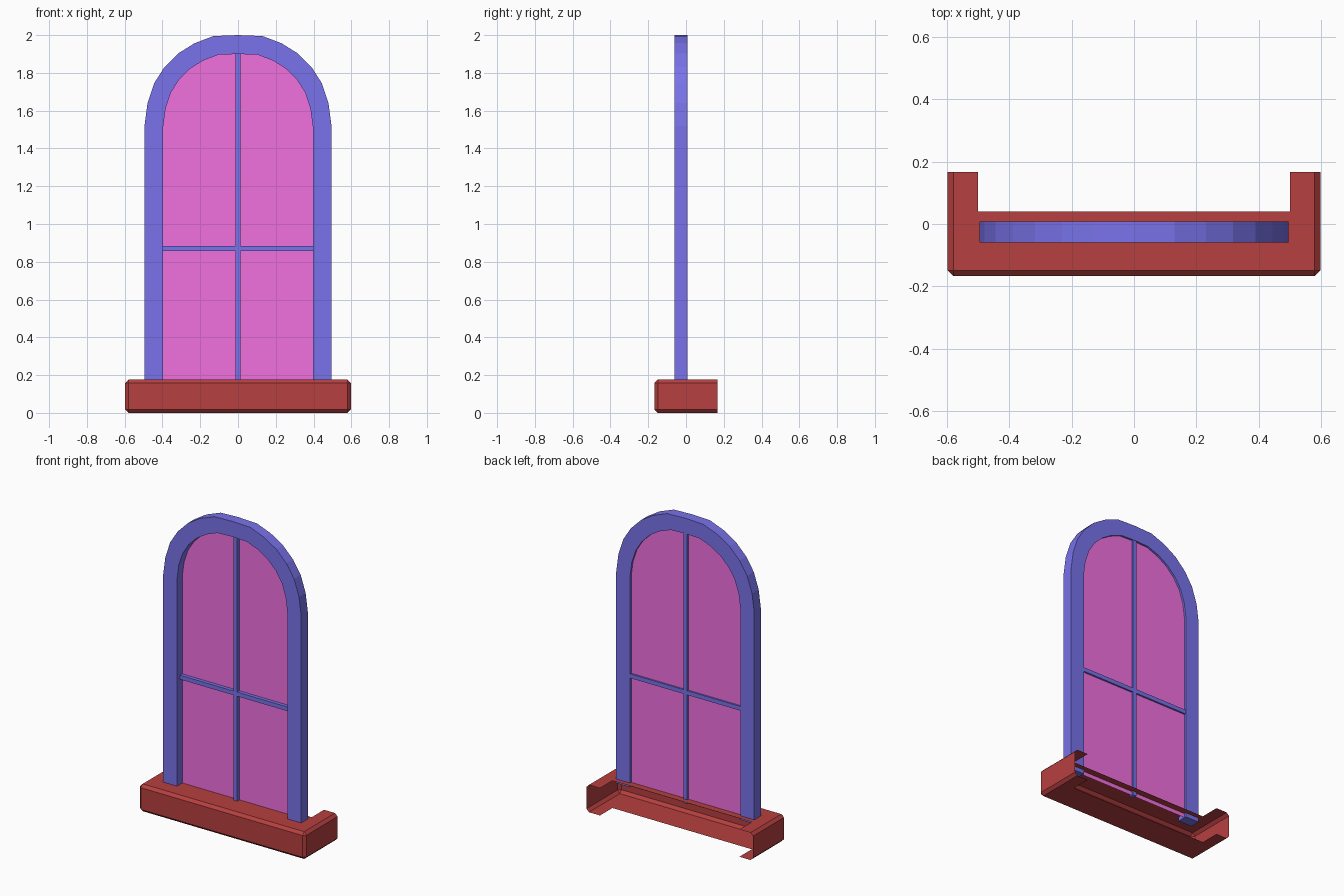
import bpy, bmesh

if "Cube" in bpy.data.objects:
    bpy.data.objects.remove(bpy.data.objects["Cube"])


def material(name, rgb):
    m = bpy.data.materials.new(name)
    m.diffuse_color = (*rgb, 1)
    m.use_nodes = True
    m.node_tree.nodes["Principled BSDF"].inputs["Base Color"].default_value = m.diffuse_color
    return m


def finish(name, bm, mat):
    me = bpy.data.meshes.new(name)
    bm.to_mesh(me)
    bm.free()
    ob = bpy.data.objects.new(name, me)
    me.materials.append(mat)
    bpy.context.collection.objects.link(ob)
    return ob


def box(name, x0, x1, y0, y1, z0, z1, mat):
    bm = bmesh.new()
    bmesh.ops.create_cube(bm, size=1)
    for v in bm.verts:
        v.co = (x1 if v.co.x > 0 else x0, y1 if v.co.y > 0 else y0, z1 if v.co.z > 0 else z0)
    return finish(name, bm, mat)


red = material("sill_red", (0.47, 0.05, 0.05))
blue = material("frame_blue", (0.19, 0.17, 0.82))
pink = material("glass_pink", (0.88, 0.16, 0.74))

# Right half of the arch, from foot to crown
HALF = [(0.495, 0.15), (0.495, 1.52), (0.479, 1.64), (0.444, 1.745), (0.39, 1.83),
        (0.317, 1.903), (0.230, 1.957), (0.13, 1.995)]


def arch(s):
    # Outline scaled about the arch centre, feet kept level
    half = [(x * s, z if z < 1 else 1.5 + (z - 1.5) * s) for x, z in HALF]
    return half + [(0, 1.5 + 0.5 * s)] + [(-x, z) for x, z in reversed(half)]


# Arched frame: outer and inner outlines joined front and back
bm = bmesh.new()
loops = [[bm.verts.new((x, y, z)) for x, z in arch(s)]
         for s, y in ((1, -0.06), (1, 0.008), (0.8, 0.008), (0.8, -0.06))]
for k in range(4):
    a, b = loops[k], loops[(k + 1) % 4]
    for i in range(len(a) - 1):
        bm.faces.new((a[i], a[i + 1], b[i + 1], b[i]))
for i in (0, -1):
    bm.faces.new([l[i] for l in loops])
bmesh.ops.recalc_face_normals(bm, faces=bm.faces)
finish("arched_frame", bm, blue)

# Glass pane
bm = bmesh.new()
bm.faces.new([bm.verts.new((x, -0.005, z)) for x, z in arch(0.8)])
finish("glass", bm, pink)

# Glazing bars
box("vertical_bar", -0.013, 0.013, -0.028, 0.006, 0.15, 1.905, blue)
box("horizontal_bar", -0.4, 0.4, -0.028, 0.006, 0.857, 0.884, blue)

# Sill: U-shaped slab, outer edges chamfered, wall side left open
F, B, N, W, I, H = -0.167, 0.167, 0.04, 0.597, 0.5, 0.177
bm = bmesh.new()
plan = [(-W, F), (W, F), (W, B), (I, B), (I, N), (-I, N), (-I, B), (-W, B)]
base = bm.faces.new([bm.verts.new((x, y, 0)) for x, y in plan])
ext = bmesh.ops.extrude_face_region(bm, geom=[base])
bmesh.ops.translate(bm, vec=(0, 0, H), verts=[v for v in ext["geom"] if isinstance(v, bmesh.types.BMVert)])
bmesh.ops.recalc_face_normals(bm, faces=bm.faces)


def outer_edge(e):
    p, q = (v.co for v in e.verts)
    front = abs(p.y - F) < 1e-4 and abs(q.y - F) < 1e-4
    side = abs(abs(p.x) - W) < 1e-4 and abs(p.x - q.x) < 1e-4 and abs(p.z - q.z) < 1e-4
    return front or side


bmesh.ops.bevel(bm, geom=[e for e in bm.edges if outer_edge(e)], offset=0.018,
                segments=1, affect='EDGES', profile=0.5)
bm.normal_update()
open_faces = [f for f in bm.faces if f.normal.y > 0.9
              or all(abs(abs(v.co.x) - I) < 1e-4 for v in f.verts)]
bmesh.ops.delete(bm, geom=open_faces, context='FACES')
finish("sill", bm, red)
